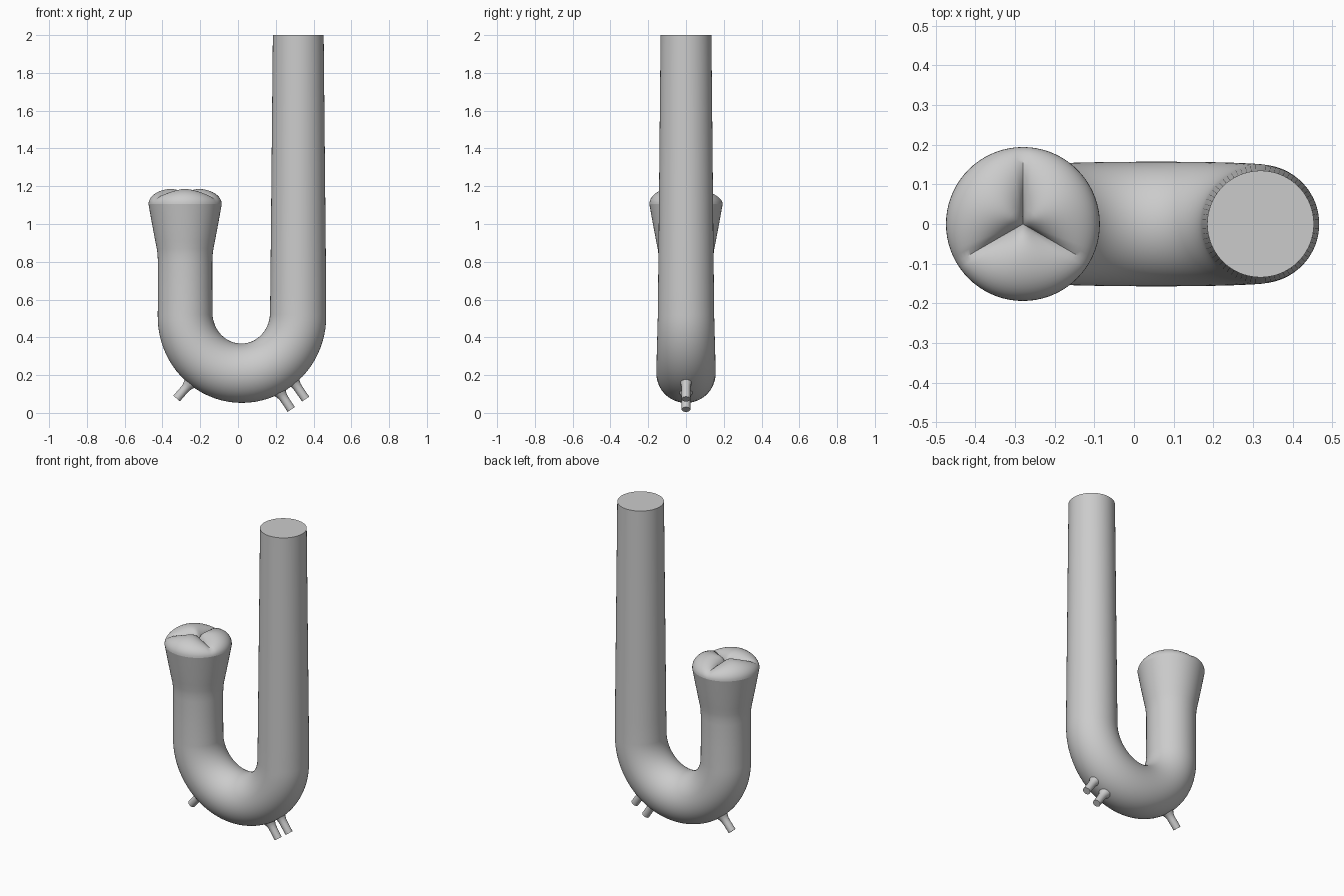
import bpy, bmesh
from math import sin, cos, pi, sqrt, radians
from mathutils import Vector

if "Cube" in bpy.data.objects:
    bpy.data.objects.remove(bpy.data.objects["Cube"])

grey = bpy.data.materials.new("plain_grey")
grey.use_nodes = True
grey.diffuse_color = (0.6, 0.6, 0.6, 1)
grey.node_tree.nodes["Principled BSDF"].inputs["Base Color"].default_value = grey.diffuse_color


def finish(name, bm, angle=35):
    bmesh.ops.recalc_face_normals(bm, faces=bm.faces)
    mesh = bpy.data.meshes.new(name)
    bm.to_mesh(mesh)
    bm.free()
    mesh.materials.append(grey)
    obj = bpy.data.objects.new(name, mesh)
    bpy.context.collection.objects.link(obj)
    bpy.ops.object.select_all(action="DESELECT")
    obj.select_set(True)
    bpy.context.view_layer.objects.active = obj
    bpy.ops.object.shade_smooth_by_angle(angle=radians(angle))
    return obj


def bridge(bm, a, b):
    n = len(a)
    for i in range(n):
        j = (i + 1) % n
        bm.faces.new((a[i], a[j], b[j], b[i]))


def sweep(name, stations, sides, cap_start=True, cap_end=True):
    """Round tube through (x, z, radius) stations lying in the y = 0 plane."""
    bm = bmesh.new()
    points = [Vector((x, 0, z)) for x, z, r in stations]
    rings = []
    for i, (x, z, r) in enumerate(stations):
        tangent = (points[min(i + 1, len(points) - 1)] - points[max(i - 1, 0)]).normalized()
        side = Vector((0, 1, 0)).cross(tangent)
        angles = [2 * pi * k / sides for k in range(sides)]
        rings.append([bm.verts.new(points[i] + r * (cos(a) * side + sin(a) * Vector((0, 1, 0))))
                      for a in angles])
    for a, b in zip(rings, rings[1:]):
        bridge(bm, a, b)
    if cap_start:
        bm.faces.new(rings[0])
    if cap_end:
        bm.faces.new(rings[-1])
    return finish(name, bm)


SIDES = 72
LEFT_X, RIM_Z, RIM_R = -0.28, 1.105, 0.194

# Main U-shaped tube: flared short limb, bend, tapered long limb
path = [(LEFT_X, z, r) for z, r in
        ((RIM_Z, RIM_R), (1.0, 0.175), (0.91, 0.158), (0.87, 0.15), (0.84, 0.146),
         (0.8, 0.144), (0.66, 0.144))]
BEND = 40
for i in range(BEND + 1):
    a = pi + pi * i / BEND
    path.append((0.019 + 0.299 * cos(a), 0.52 + 0.31 * sin(a), 0.145 + 0.01 * abs(sin(a)) + 0.004 * i / BEND))
path += [(0.319, z, 0.149 - 0.0145 * (z - 0.52) / 1.48) for z in (0.65, 1.0, 1.5, 2.0)]
sweep("curved_tube", path, SIDES, cap_start=False)

# Three-lobed cap closing the flared end
bm = bmesh.new()
STEPS = 16


def cap_height(t, angle):
    lobe = abs(sin(1.5 * (angle - pi / 2))) ** 0.6
    bulge = sqrt(max(0, 1 - (2 * t - 1) ** 2))
    dome = 0.3 * sqrt(max(0, 1 - t * t))
    groove = dome + 0.45 * bulge * t
    crest = dome + (1 - 0.3 * sqrt(0.75)) * bulge
    return 0.08 * (groove + (crest - groove) * lobe)


rings = []
for s in range(1, STEPS + 1):
    t = sin(pi / 2 * s / STEPS)
    rings.append([bm.verts.new((LEFT_X + RIM_R * t * cos(a), RIM_R * t * sin(a),
                                RIM_Z + cap_height(t, a)))
                  for a in (2 * pi * k / SIDES for k in range(SIDES))])
for a, b in zip(rings, rings[1:]):
    bridge(bm, a, b)
centre = bm.verts.new((LEFT_X, 0, RIM_Z + cap_height(0, 0)))
for i in range(SIDES):
    bm.faces.new((centre, rings[0][i], rings[0][(i + 1) % SIDES]))
finish("lobed_cap", bm, 50)

# Small stub vessels under the bend, flared where they join
stubs = {
    "right_stub": ((-0.235, 0.18), (-0.325, 0.076)),
    "left_inner_stub": ((0.205, 0.135), (0.282, 0.018)),
    "left_outer_stub": ((0.275, 0.195), (0.358, 0.073)),
}
for name, (root, tip) in stubs.items():
    stations = []
    for t, r in ((0, 0.05), (0.2, 0.038), (0.32, 0.029), (0.45, 0.024), (0.6, 0.023), (1, 0.023)):
        stations.append((root[0] + (tip[0] - root[0]) * t, root[1] + (tip[1] - root[1]) * t, r))
    sweep(name, stations, 24)
